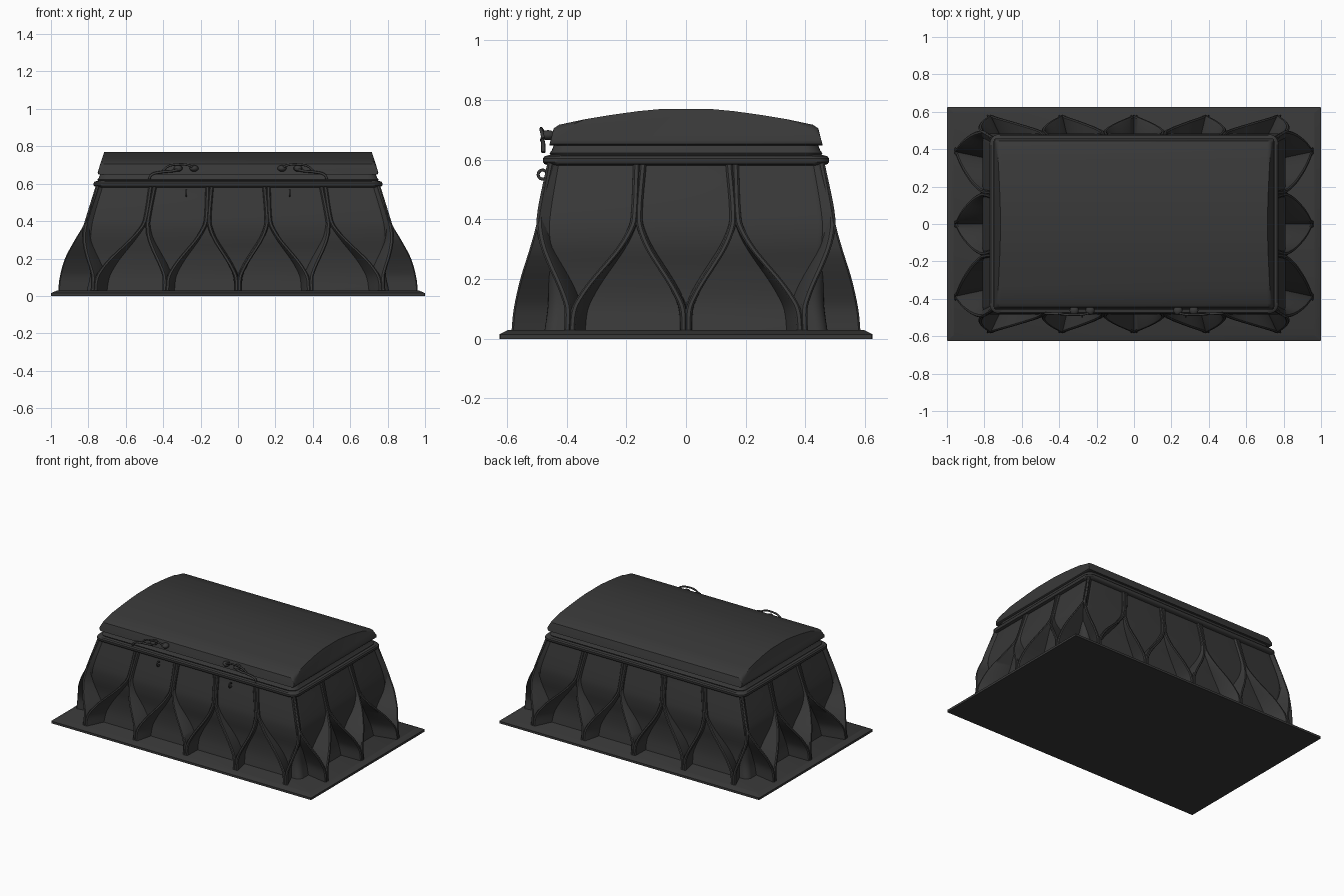
import bpy, bmesh, math

if "Cube" in bpy.data.objects:
    bpy.data.objects.remove(bpy.data.objects["Cube"])

mat = bpy.data.materials.new("dark_metal")
mat.diffuse_color = (0.04, 0.04, 0.04, 1)
mat.use_nodes = True
mat.node_tree.nodes["Principled BSDF"].inputs["Base Color"].default_value = mat.diffuse_color


def finish(name, bm, angle=35):
    bmesh.ops.recalc_face_normals(bm, faces=bm.faces)
    me = bpy.data.meshes.new(name)
    bm.to_mesh(me)
    bm.free()
    ob = bpy.data.objects.new(name, me)
    bpy.context.collection.objects.link(ob)
    me.materials.append(mat)
    bpy.ops.object.select_all(action='DESELECT')
    ob.select_set(True)
    bpy.context.view_layer.objects.active = ob
    bpy.ops.object.shade_smooth_by_angle(angle=math.radians(angle))
    return ob


def spline(keys, z):
    """Smooth interpolation through (z, value) keys sorted by z."""
    n = len(keys)
    i = max(0, min(n - 2, sum(1 for k in keys if k[0] <= z) - 1))

    def slope(j):
        a, b = keys[max(j - 1, 0)], keys[min(j + 1, n - 1)]
        return (b[1] - a[1]) / (b[0] - a[0])
    (z0, v0), (z1, v1) = keys[i], keys[i + 1]
    h = z1 - z0
    t = (z - z0) / h
    return ((2*t**3 - 3*t*t + 1) * v0 + (t**3 - 2*t*t + t) * h * slope(i)
            + (3*t*t - 2*t**3) * v1 + (t**3 - t*t) * h * slope(i + 1))


def loft(name, sections, seg=6, angle=35):
    """Stack of rounded rectangles (half x, half y, radius, z)."""
    bm = bmesh.new()
    loops = []
    for hx, hy, r, z in sections:
        loop = []
        for q, (sx, sy) in enumerate([(1, 1), (-1, 1), (-1, -1), (1, -1)]):
            for k in range(seg + 1):
                a = math.pi / 2 * (q + k / seg)
                loop.append(bm.verts.new((sx * (hx - r) + r * math.cos(a),
                                          sy * (hy - r) + r * math.sin(a), z)))
        loops.append(loop)
    for a, b in zip(loops, loops[1:]):
        for i in range(len(a)):
            j = (i + 1) % len(a)
            bm.faces.new((a[i], a[j], b[j], b[i]))
    bm.faces.new(loops[0])
    bm.faces.new(loops[-1])
    return finish(name, bm, angle)


# Profiles: outer edge of the ribs, inner shell, and ogee half width of each bay
OUT_X = [(0.02, .962), (0.1, .953), (0.2, .925), (0.3, .872), (0.38, .825), (0.45, .80), (0.6, .757)]
OUT_Y = [(0.02, .585), (0.1, .577), (0.2, .555), (0.3, .524), (0.38, .502), (0.45, .49), (0.6, .462)]
IN_X = [(0.02, .81), (0.12, .79), (0.22, .795), (0.32, .81), (0.4, .803), (0.6, .745)]
IN_Y = [(0.02, .475), (0.12, .462), (0.22, .465), (0.32, .48), (0.4, .482), (0.6, .45)]
WIDTH = [(0.02, .04), (0.1, .06), (0.15, .17), (0.2, .33), (0.25, .52), (0.3, .71),
         (0.35, .86), (0.4, .95), (0.6, .93)]
ZS = [0.02 + 0.57 * i / 38 for i in range(39)]

# Base plate
loft("base_plate", [(1, .625, .003, 0), (1, .625, .003, .015), (.965, .595, .003, .03)], 1)

# Inner shell of the body
loft("body_shell", [(spline(IN_X, z), spline(IN_Y, z), .04, z) for z in ZS])


# Ogee ribs: paired fins that split at mid height and join at the foot
def ribs(name, bays, depth_out, depth_in, along_out, along_in, swap):
    bm = bmesh.new()
    th = 0.011
    for side in (-1, 1):
        for b in range(bays):
            for s in (-1, 1):
                rows = []
                for z in ZS:
                    f = (b - (bays - 1) / 2 + s * spline(WIDTH, z) / 2) / (bays / 2)
                    o, i = spline(depth_out, z), spline(depth_in, z) - .03
                    ao, ai = f * spline(along_out, z), f * spline(along_in, z)
                    # keep the fin perpendicular except near the corners
                    ai = max(-spline(along_in, z) + .02, min(spline(along_in, z) - .02, ao * .5 + ai * .5))
                    pts = [(ai - th - .004, i), (ao - th, o - .006), (ao - th * .5, o),
                           (ao + th * .5, o), (ao + th, o - .006), (ai + th + .004, i)]
                    rows.append([bm.verts.new((side * d, a, z) if swap else (a, side * d, z))
                                 for a, d in pts])
                for p, q in zip(rows, rows[1:]):
                    for k in range(6):
                        j = (k + 1) % 6
                        bm.faces.new((p[k], p[j], q[j], q[k]))
                bm.faces.new(rows[0])
                bm.faces.new(rows[-1])
    finish(name, bm)


ribs("front_back_ribs", 5, OUT_Y, IN_Y, OUT_X, IN_X, False)
ribs("side_ribs", 3, OUT_X, IN_X, OUT_Y, IN_Y, True)

# Rim flange and collar below the lid
loft("rim", [(.75, .46, .04, .58), (.768, .475, .05, .586), (.772, .479, .05, .592),
             (.772, .479, .05, .604), (.765, .473, .05, .612), (.745, .455, .05, .616)])
loft("collar", [(.745, .452, .05, .61), (.752, .457, .05, .622), (.745, .45, .05, .63),
                (.735, .44, .05, .655)])

# Arched lid
half = [(.458, .648), (.452, .67), (.443, .705), (.425, .717), (.34, .735), (.25, .75),
        (.16, .7625), (.08, .77)]
prof = half + [(-y, z) for y, z in reversed(half)]
bm = bmesh.new()
ends = [[bm.verts.new((s * (.755 - (z - .648) * .33), y, z)) for y, z in prof] for s in (-1, 1)]
for i in range(len(prof)):
    j = (i + 1) % len(prof)
    bm.faces.new((ends[0][i], ends[0][j], ends[1][j], ends[1][i]))
caps = [bm.faces.new(e) for e in ends]
edges = [e for c in caps for e in c.edges if min(v.co.z for v in e.verts) > .648
         or max(v.co.z for v in e.verts) > .65]
bmesh.ops.bevel(bm, geom=edges, offset=.03, segments=4, profile=.5, affect='EDGES', clamp_overlap=True)
finish("lid", bm, 30)


# Latches: bent wire handles, pivots and catch hooks, mirrored left and right
def wire(name, pts, radius):
    cu = bpy.data.curves.new(name, 'CURVE')
    cu.dimensions = '3D'
    cu.bevel_depth = radius
    cu.bevel_resolution = 2
    cu.resolution_u = 6
    cu.use_fill_caps = True
    sp = cu.splines.new('BEZIER')
    sp.bezier_points.add(len(pts) - 1)
    for p, co in zip(sp.bezier_points, pts):
        p.co = co
        p.handle_left_type = p.handle_right_type = 'AUTO'
    cu.materials.append(mat)
    ob = bpy.data.objects.new(name, cu)
    bpy.context.collection.objects.link(ob)


for s, side in ((-1, "left"), (1, "right")):
    wire(side + "_latch_lever", [(s * x, y, z) for x, y, z in (
        (.475, -.478, .625), (.465, -.478, .645), (.41, -.48, .662), (.35, -.482, .668), (.30, -.475, .68))], .007)
    wire(side + "_latch_bow", [(s * x, y, z) for x, y, z in (
        (.40, -.478, .67), (.375, -.483, .692), (.32, -.485, .703), (.27, -.483, .70), (.235, -.475, .685))], .006)
    for x in (.32, .235):
        bm = bmesh.new()
        bmesh.ops.create_uvsphere(bm, u_segments=16, v_segments=8, radius=1)
        for v in bm.verts:
            v.co = (s * x + v.co.x * .024, -.462 + v.co.y * .025, .682 + v.co.z * .017)
        finish(side + "_latch_pivot", bm)
    wire(side + "_catch_hook", [(s * .277, -.48 + .015 * math.cos(a), .55 + .015 * math.sin(a))
                                for a in (math.radians(40 + 40 * k) for k in range(8))], .005)
